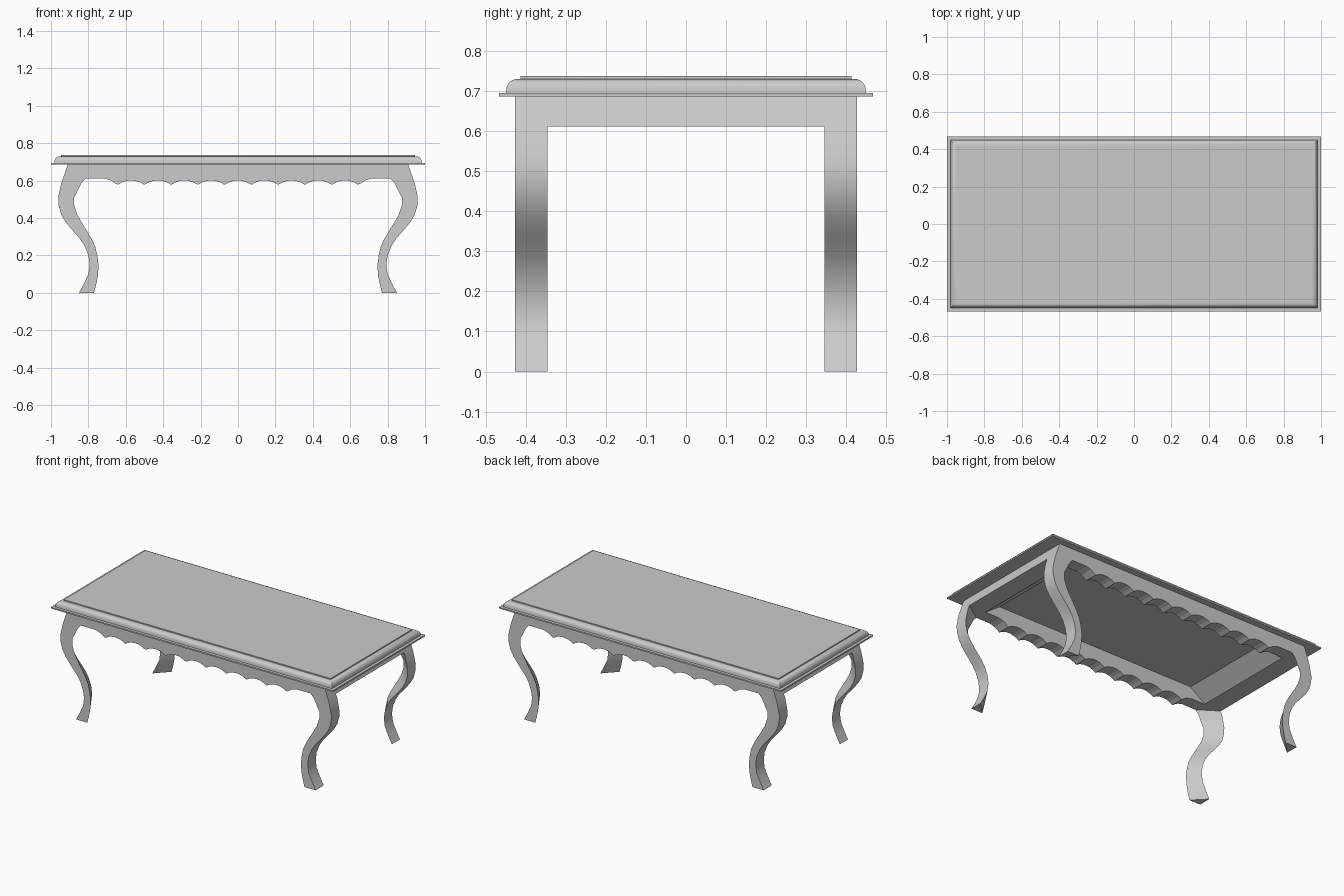
import bpy, bmesh, math

if "Cube" in bpy.data.objects:
    bpy.data.objects.remove(bpy.data.objects["Cube"])


def make_object(name, verts, faces, smooth=False):
    mesh = bpy.data.meshes.new(name)
    mesh.from_pydata(verts, [], faces)
    bm = bmesh.new()
    bm.from_mesh(mesh)
    bmesh.ops.recalc_face_normals(bm, faces=bm.faces)
    bm.to_mesh(mesh)
    bm.free()
    obj = bpy.data.objects.new(name, mesh)
    bpy.context.collection.objects.link(obj)
    if smooth:
        bpy.ops.object.select_all(action='DESELECT')
        obj.select_set(True)
        bpy.context.view_layer.objects.active = obj
        bpy.ops.object.shade_smooth_by_angle(angle=math.radians(30))
    return obj


def loft(name, rings, smooth=False):
    """Skin a stack of equal-sized rings and cap both ends."""
    n = len(rings[0])
    verts = [p for ring in rings for p in ring]
    faces = [tuple(range(n)), tuple(range(len(verts) - n, len(verts)))]
    for r in range(len(rings) - 1):
        for i in range(n):
            j = (i + 1) % n
            faces.append((r * n + i, r * n + j, (r + 1) * n + j, (r + 1) * n + i))
    return make_object(name, verts, faces, smooth)


def rect(hx, hy, z):
    return [(-hx, -hy, z), (hx, -hy, z), (hx, hy, z), (-hx, hy, z)]


HX, HY = 1.0, 0.467          # half size of the top
Y_OUT, Y_IN = 0.427, 0.345   # outer and inner planes of the frame
Z_FRAME, Z_ARCH = 0.686, 0.611

# Table top: flat lip, rounded moulding, thin raised panel (inset, z)
top_profile = [(0, 0.686), (0, 0.695), (0.018, 0.695), (0.019, 0.703)]
for k in range(1, 8):
    a = math.radians(90 * k / 7)
    top_profile.append((0.047 - 0.028 * math.cos(a), 0.703 + 0.027 * math.sin(a)))
top_profile += [(0.054, 0.730), (0.054, 0.737)]
loft("table_top", [rect(HX - d, HY - d, z) for d, z in top_profile], True)

# Curved legs with a mitred triangular section (z, outer x, inner x)
leg_profile = [
    (0, 0.85, 0.77), (0.05, 0.823, 0.757), (0.10, 0.80, 0.748), (0.15, 0.793, 0.746),
    (0.20, 0.80, 0.752), (0.25, 0.82, 0.764), (0.29, 0.846, 0.783), (0.34, 0.89, 0.813),
    (0.38, 0.922, 0.838), (0.42, 0.946, 0.86), (0.47, 0.960, 0.876), (0.51, 0.961, 0.876),
    (0.55, 0.953, 0.855), (0.585, 0.945, 0.838), (Z_ARCH, 0.936, 0.815)]
for sx, side in ((-1, "left"), (1, "right")):
    for sy, end in ((-1, "front"), (1, "back")):
        loft(f"{end}_{side}_leg",
             [[(sx * xo, sy * Y_OUT, z), (sx * xi, sy * Y_OUT, z), (sx * xo, sy * Y_IN, z)]
              for z, xo, xi in leg_profile], True)

# Scalloped aprons along the long sides
CUSPS, EDGE, Z_CUSP, Z_PEAK, STEPS = 10, 0.644, 0.578, 0.601, 6
outline = [(-0.91, Z_FRAME), (-0.936, Z_ARCH), (-0.714, Z_ARCH), (-0.68, 0.601)]
pitch = 2 * EDGE / (CUSPS - 1)
for c in range(CUSPS - 1):
    for k in range(STEPS):
        t = k / STEPS
        outline.append((-EDGE + pitch * (c + t),
                        Z_CUSP + (Z_PEAK - Z_CUSP) * (1 - (2 * t - 1) ** 2)))
outline += [(EDGE, Z_CUSP), (0.68, 0.601), (0.714, Z_ARCH), (0.936, Z_ARCH), (0.91, Z_FRAME)]
for sy, end in ((-1, "front"), (1, "back")):
    loft(f"{end}_apron", [[(x, sy * y, z) for x, z in outline] for y in (Y_OUT, Y_IN)])

# End aprons: slanted outside, sloping inside
section = [(0.91, Z_FRAME), (0.936, Z_ARCH), (0.815, Z_ARCH), (0.71, Z_FRAME)]
for sx, side in ((-1, "left"), (1, "right")):
    loft(f"{side}_apron", [[(sx * x, y, z) for x, z in section] for y in (-Y_OUT, Y_OUT)])
